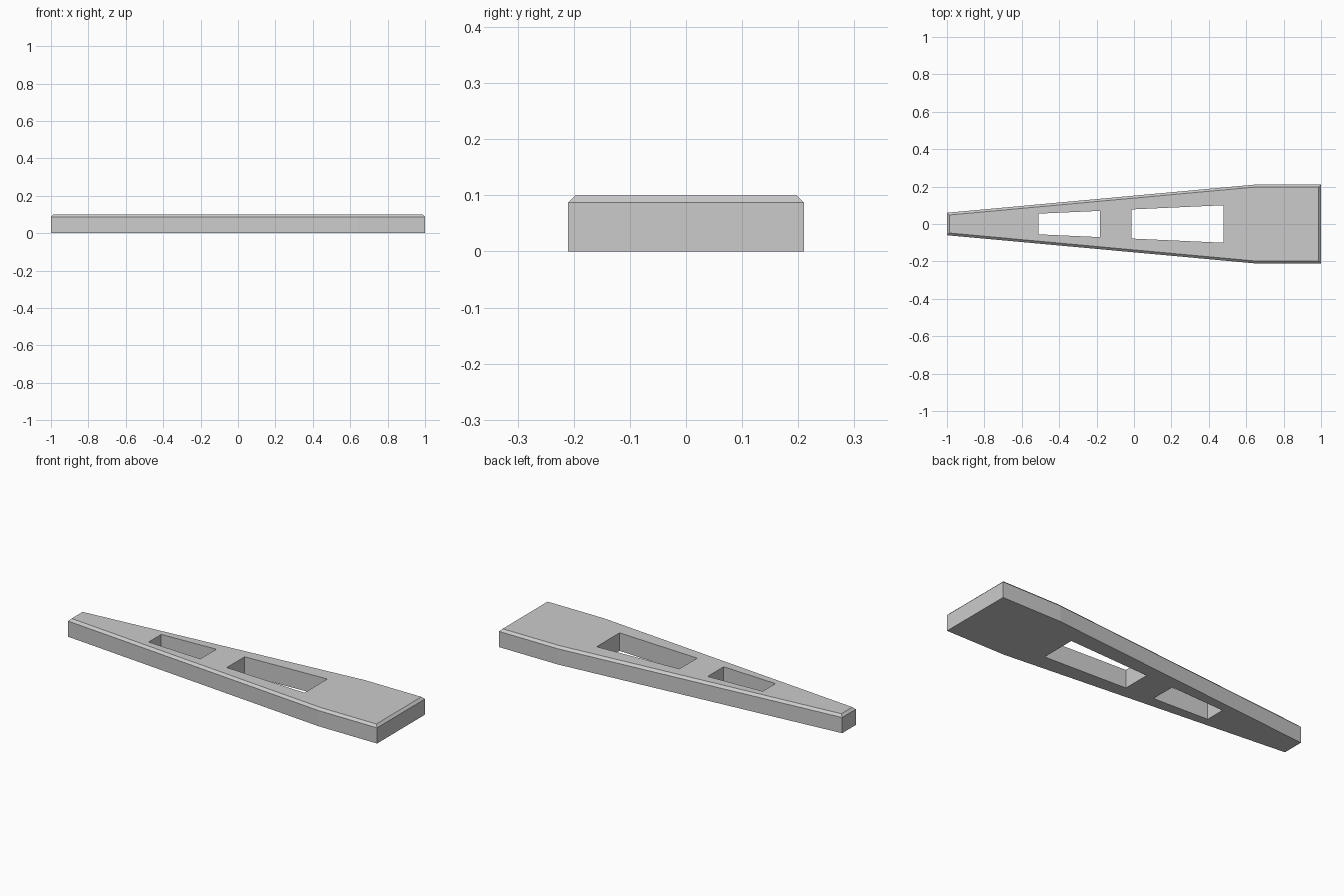
import bpy, bmesh

if "Cube" in bpy.data.objects:
    bpy.data.objects.remove(bpy.data.objects["Cube"])


def prism(name, outline, z0, z1, chamfer=0.0):
    """Extrude an outline (x, y) from z0 to z1, optionally chamfering the top rim."""
    bm = bmesh.new()
    base = bm.faces.new([bm.verts.new((x, y, z0)) for x, y in outline])
    out = bmesh.ops.extrude_face_region(bm, geom=[base], use_keep_orig=True)
    top = [v for v in out["geom"] if isinstance(v, bmesh.types.BMVert)]
    bmesh.ops.translate(bm, verts=top, vec=(0, 0, z1 - z0))
    bmesh.ops.recalc_face_normals(bm, faces=bm.faces[:])
    if chamfer:
        rim = [e for e in bm.edges if all(v.co.z > z1 - 1e-5 for v in e.verts)]
        bmesh.ops.bevel(bm, geom=rim, offset=chamfer, offset_type='OFFSET',
                        segments=1, profile=0.5, affect='EDGES')
    me = bpy.data.meshes.new(name)
    bm.to_mesh(me)
    bm.free()
    ob = bpy.data.objects.new(name, me)
    bpy.context.collection.objects.link(ob)
    return ob


def mirrored(half):
    """Close a half outline by mirroring it across y = 0."""
    return [(x, -y) for x, y in half] + [(x, y) for x, y in reversed(half)]


# Tapered plate with a chamfered top rim
plate = prism("tapered_plate", mirrored([(-1, 0.06), (0.64, 0.21), (1, 0.21)]),
              0, 0.1, 0.013)

# Two tapered through-slots, both following the same taper line
for i, (x0, x1) in enumerate([(-0.51, -0.182), (-0.014, 0.478)]):
    half = [(x, 0.0785 + 0.0455 * x) for x in (x0, x1)]
    cutter = prism(f"slot_cutter_{i + 1}", mirrored(half), -0.1, 0.2)
    cutter.hide_render = True
    cutter.hide_set(True)
    mod = plate.modifiers.new(f"slot_{i + 1}", 'BOOLEAN')
    mod.operation = 'DIFFERENCE'
    mod.solver = 'EXACT'
    mod.object = cutter
